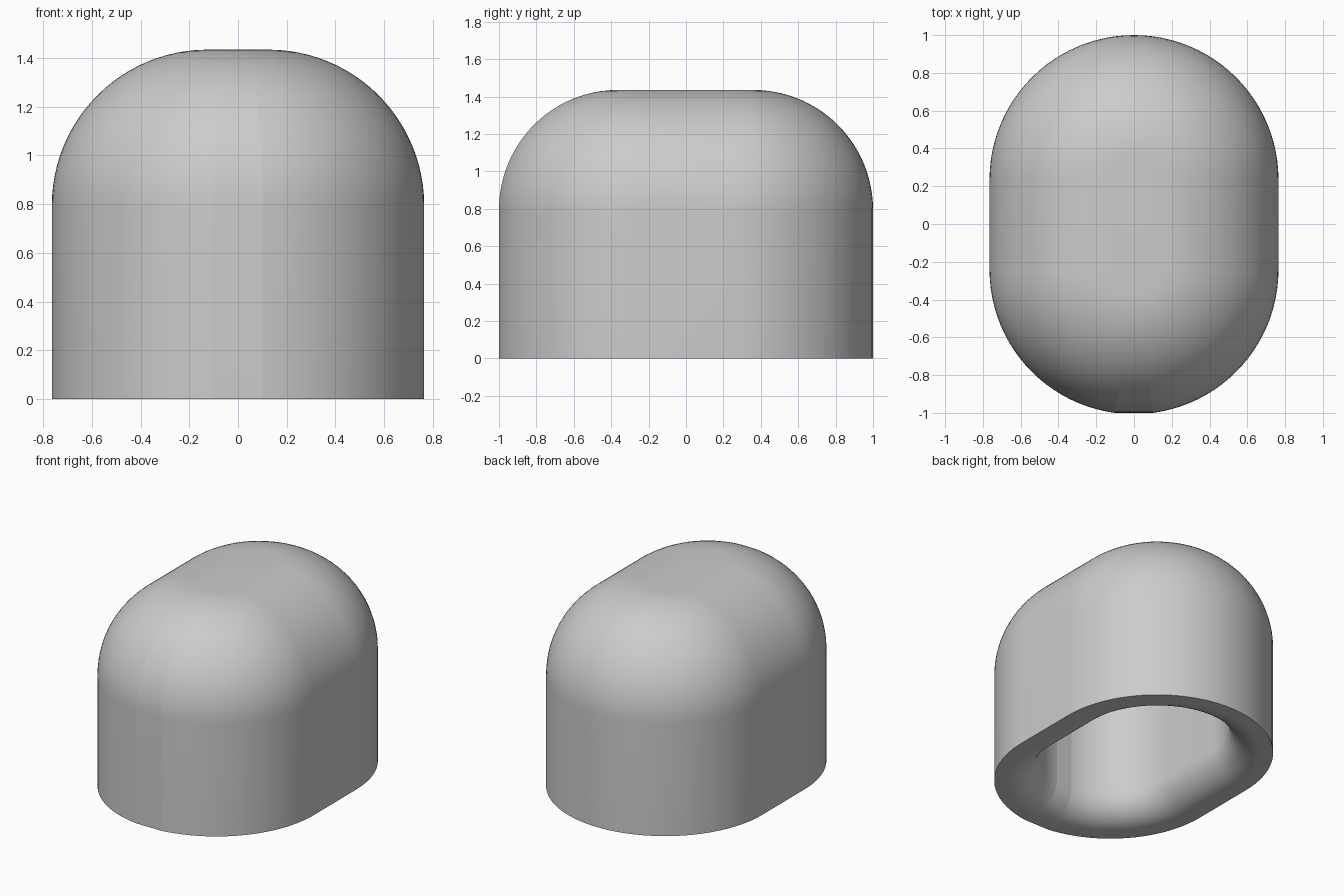
import bpy, bmesh
from math import sin, cos, radians, pi

cube = bpy.data.objects.get("Cube")
if cube:
    bpy.data.objects.remove(cube, do_unlink=True)

RADIUS = 0.765          # end radius of the slot-shaped plan
BACK_Y, FRONT_Y = 0.235, -0.2416
HEIGHT = 1.435
DOME = 0.64             # radius of the rounded top edge
WALL = 0.29             # wall thickness
LIP_FLAT = 0.085        # flat part of the bottom rim
STEP = 3.75             # degrees per facet

grey = bpy.data.materials.new("plain_grey")
grey.use_nodes = True
colour = (0.6, 0.6, 0.6, 1)
grey.diffuse_color = colour
grey.node_tree.nodes["Principled BSDF"].inputs["Base Color"].default_value = colour


def plan(inset):
    """Slot outline, with a narrow flat at the middle of the front."""
    r = RADIUS - inset
    n = int(180 / STEP)
    back = [(r * cos(radians(i * STEP)), BACK_Y + r * sin(radians(i * STEP)))
            for i in range(n + 1)]
    front = [(r * cos(radians(180 + i * STEP)), FRONT_Y + r * sin(radians(180 + i * STEP)))
             for i in range(n + 1) if abs(i - n / 2) > 1.5]
    return back + front


def arc(inset, z, radius, start, end, steps):
    """Arc in the wall section as (inset, height) pairs."""
    angles = [start + (end - start) * i / steps for i in range(steps + 1)]
    return [(inset + radius * cos(a), z + radius * sin(a)) for a in angles]


# Wall section: inner ceiling, inner wall, rounded lip, outer wall, domed top
lip = WALL - LIP_FLAT
inner_dome = DOME - WALL
section = arc(DOME, HEIGHT - DOME, inner_dome, pi / 2, pi, 24)
section += arc(LIP_FLAT, lip, lip, 0, -pi / 2, 24)
section += [(0, 0)]
section += arc(DOME, HEIGHT - DOME, DOME, pi, pi / 2, 24)

# Sweep the section around the plan
bm = bmesh.new()
rings = [[bm.verts.new((x, y, z)) for x, y in plan(inset)] for inset, z in section]
for a, b in zip(rings, rings[1:]):
    for i in range(len(a)):
        j = (i + 1) % len(a)
        bm.faces.new((a[i], a[j], b[j], b[i]))
bm.faces.new(rings[0])
bm.faces.new(rings[-1])
bmesh.ops.recalc_face_normals(bm, faces=bm.faces)

mesh = bpy.data.meshes.new("hollow_domed_cap")
bm.to_mesh(mesh)
bm.free()
mesh.materials.append(grey)
cap = bpy.data.objects.new("hollow_domed_cap", mesh)
bpy.context.collection.objects.link(cap)

# Smooth curved walls, keep the rim and the front flat crisp
bpy.ops.object.select_all(action='DESELECT')
cap.select_set(True)
bpy.context.view_layer.objects.active = cap
bpy.ops.object.shade_smooth_by_angle(angle=radians(6))
